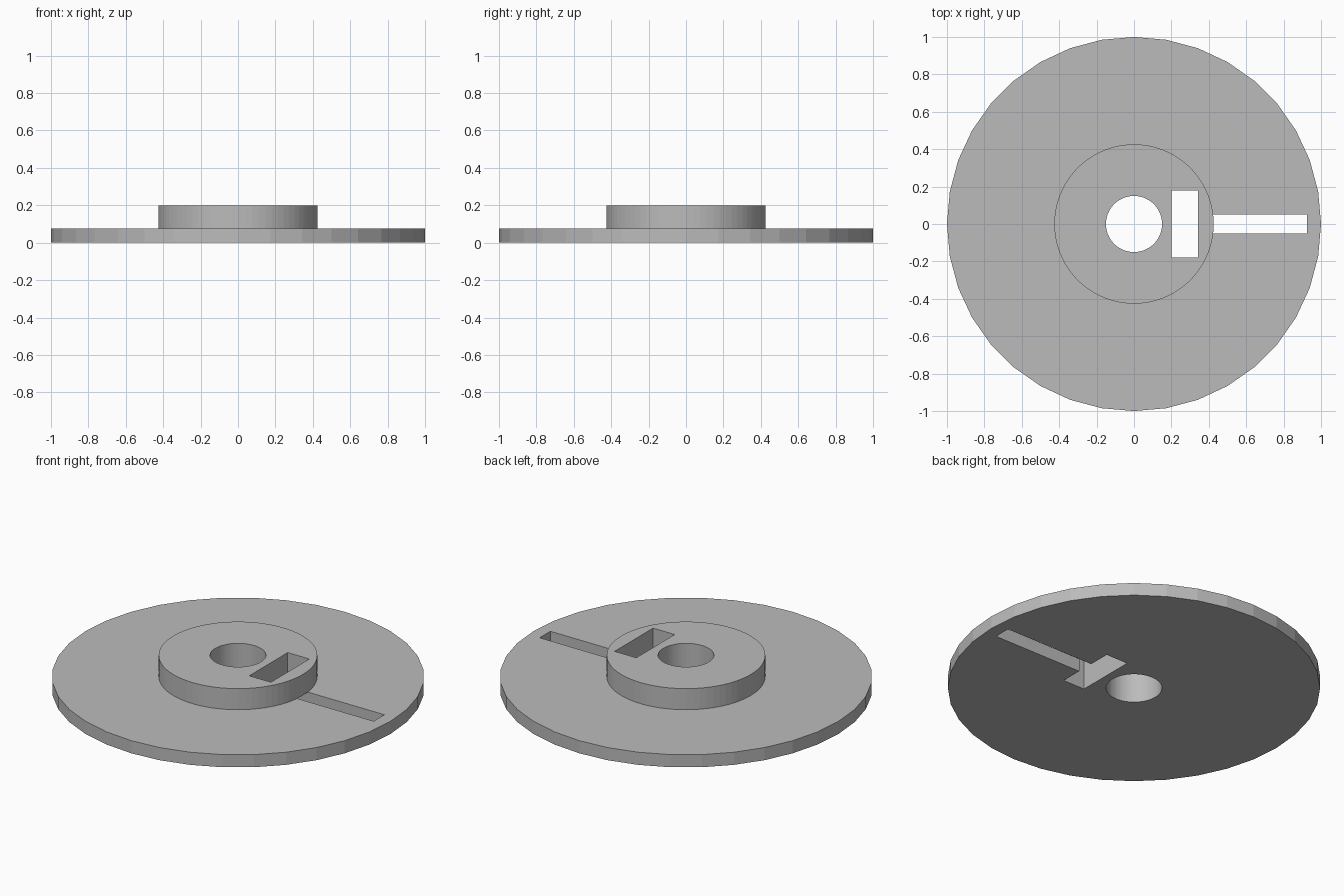
import bpy
import bmesh
from mathutils import Matrix

if "Cube" in bpy.data.objects:
    bpy.data.objects.remove(bpy.data.objects["Cube"], do_unlink=True)

DISC_TOP, HUB_TOP = 0.075, 0.2

grey = bpy.data.materials.new("plain grey")
grey.use_nodes = True
colour = (0.5, 0.5, 0.5, 1)
grey.diffuse_color = colour
for node in grey.node_tree.nodes:
    if node.type == "BSDF_PRINCIPLED":
        node.inputs["Base Color"].default_value = colour


def make_object(name, bm):
    mesh = bpy.data.meshes.new(name)
    bm.to_mesh(mesh)
    bm.free()
    mesh.materials.append(grey)
    obj = bpy.data.objects.new(name, mesh)
    bpy.context.collection.objects.link(obj)
    return obj


def cylinder(name, radius, z0, z1, sides):
    bm = bmesh.new()
    bmesh.ops.create_cone(bm, cap_ends=True, segments=sides, radius1=radius,
                          radius2=radius, depth=z1 - z0,
                          matrix=Matrix.Translation((0, 0, (z0 + z1) / 2)))
    return make_object(name, bm)


def through_box(name, x0, x1, width):
    bm = bmesh.new()
    bmesh.ops.create_cube(bm, size=1)
    bmesh.ops.scale(bm, vec=(x1 - x0, width, 1), verts=bm.verts)
    bmesh.ops.translate(bm, vec=((x0 + x1) / 2, 0, 0), verts=bm.verts)
    return make_object(name, bm)


def cut(target, cutters):
    bpy.context.view_layer.objects.active = target
    for cutter in cutters:
        mod = target.modifiers.new(cutter.name, "BOOLEAN")
        mod.operation = "DIFFERENCE"
        mod.solver = "EXACT"
        mod.object = cutter
        bpy.ops.object.modifier_apply(modifier=mod.name)


# Wide flat disc and raised hub
disc = cylinder("base_disc", 1, 0, DISC_TOP, 36)
hub = cylinder("hub", 0.426, DISC_TOP, HUB_TOP, 72)

# Centre bore, rectangular pocket and radial slot that runs into it under the hub
bore = cylinder("bore_cutter", 0.15, -0.5, 0.5, 72)
pocket = through_box("pocket_cutter", 0.2, 0.342, 0.36)
slot = through_box("slot_cutter", 0.27, 0.925, 0.1)

cut(disc, [bore, pocket, slot])
cut(hub, [bore, pocket])

for cutter in (bore, pocket, slot):
    bpy.data.objects.remove(cutter, do_unlink=True)
